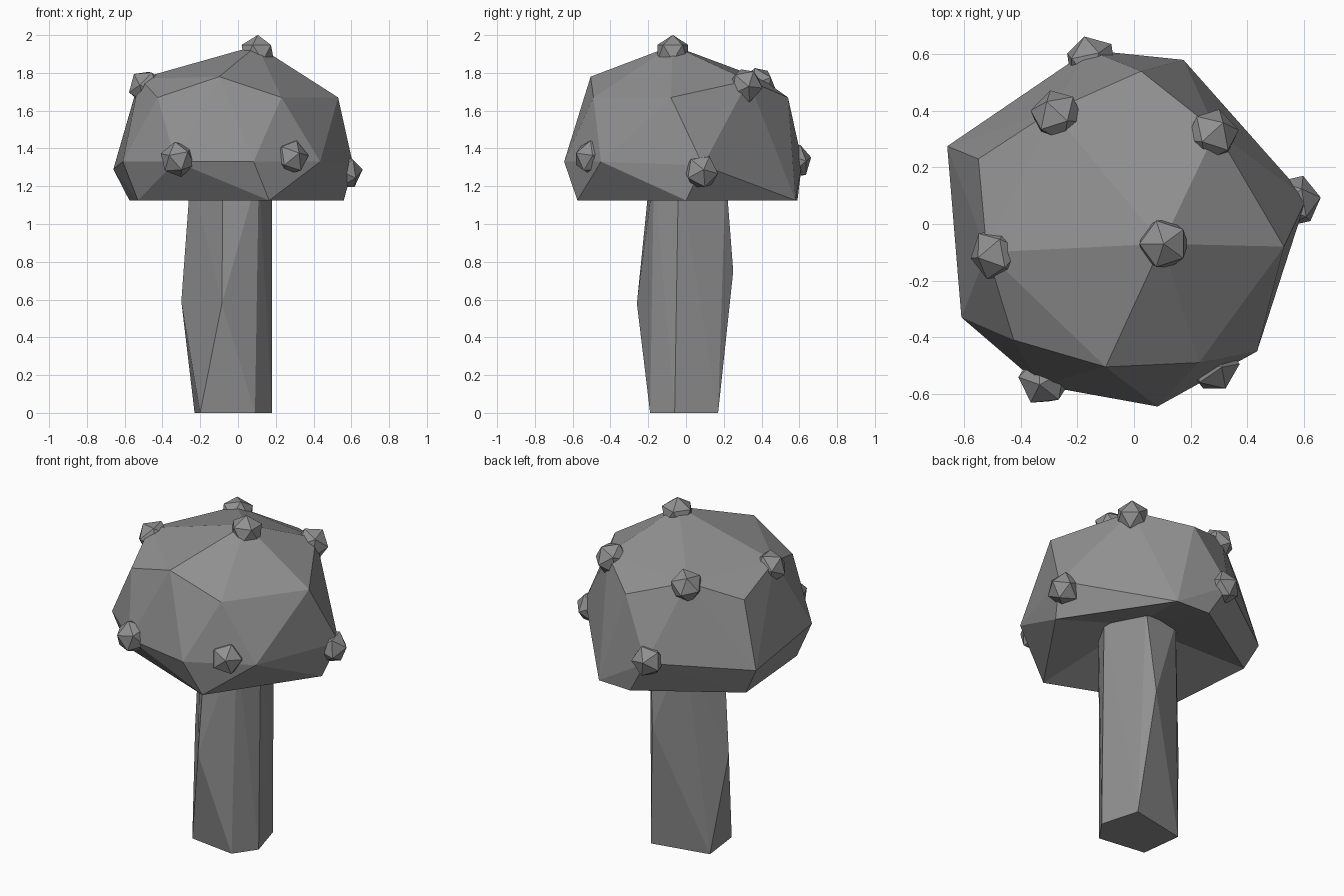
import bpy, bmesh
from mathutils import Vector, Matrix

if "Cube" in bpy.data.objects:
    bpy.data.objects.remove(bpy.data.objects["Cube"])

# Dark grey shared by every part
grey = bpy.data.materials.new("dark_grey")
grey.diffuse_color = (0.28, 0.28, 0.28, 1)
grey.use_nodes = True
grey.node_tree.nodes["Principled BSDF"].inputs["Base Color"].default_value = grey.diffuse_color


def add_object(name, bm):
    me = bpy.data.meshes.new(name)
    bm.to_mesh(me)
    bm.free()
    me.materials.append(grey)
    bpy.context.collection.objects.link(bpy.data.objects.new(name, me))


def hull(name, pts, hollow_to=None):
    """Faceted convex solid; hollow_to replaces the flat underside by a shallow cone."""
    bm = bmesh.new()
    for p in pts:
        bm.verts.new(p)
    bmesh.ops.convex_hull(bm, input=bm.verts[:])
    loose = [v for v in bm.verts if not v.link_faces]
    bmesh.ops.delete(bm, geom=loose, context='VERTS')
    bmesh.ops.recalc_face_normals(bm, faces=bm.faces[:])
    if hollow_to:
        bm.normal_update()
        under = [f for f in bm.faces if f.normal.z < -0.9]
        bmesh.ops.delete(bm, geom=under, context='FACES')
        open_edges = [e for e in bm.edges if e.is_boundary]
        apex = bm.verts.new(hollow_to)
        for e in open_edges:
            bm.faces.new((e.verts[0], e.verts[1], apex))
        bmesh.ops.recalc_face_normals(bm, faces=bm.faces[:])
    add_object(name, bm)


def wart(i, pos):
    """Small icosahedron pointing away from the cap centre, partly sunk in."""
    out = (Vector(pos) - Vector((0, 0, 1.2))).normalized()
    if i == 0:
        out = Vector((0, 0, 1))
    bm = bmesh.new()
    rot = out.to_track_quat('Z', 'Y').to_matrix().to_4x4()
    m = (Matrix.Translation(Vector(pos) - out * 0.035) @ rot
         @ Matrix.Rotation(i * 0.9, 4, 'Z'))
    bmesh.ops.create_icosphere(bm, subdivisions=1, radius=0.096, matrix=m)
    add_object("cap_wart", bm)


# Stem: irregular five-sided column with a bulged middle
base = [(.18, -.06), (.115, .17), (-.23, .10), (-.20, -.15), (.09, -.19)]
bulge = [(-.30, .02, .59), (-.085, -.26, .58), (.05, .25, .75)]
top = [(.18, -.04), (.09, .21), (-.13, .20), (-.25, .0), (-.08, -.19), (.11, -.17)]
hull("stem", [(x, y, 0) for x, y in base] + bulge + [(x, y, 1.27) for x, y in top])

# Cap: faceted dome, listed by level from the peak to the rim, hollow underneath
peak = [(.10, -.07, 1.945), (-.10, -.505, 1.78), (-.52, -.10, 1.77),
        (-.29, .40, 1.77), (.29, .33, 1.76)]
shoulder = [(-.425, -.41), (.23, -.49), (.53, -.08), (.025, .54), (-.55, .23)]
belly = [(-.66, .275, 1.29), (-.61, -.33, 1.33), (-.33, -.57, 1.33), (.083, -.645, 1.33),
         (.435, -.45, 1.33), (.61, .09, 1.31), (-.16, .615, 1.33)]
rim = [(.56, .0), (.175, .58), (-.04, .59), (-.575, .25), (-.53, -.30), (.165, -.575)]
hull("cap", peak + [(x, y, 1.67) for x, y in shoulder] + belly
     + [(x, y, 1.125) for x, y in rim], hollow_to=(0, 0, 1.3))

# Warts scattered over the cap
for i, p in enumerate([(.105, -.07, 1.94), (-.51, -.11, 1.75), (-.285, .40, 1.765),
                       (.29, .33, 1.76), (.60, .085, 1.28), (-.16, .605, 1.34),
                       (-.335, -.58, 1.35), (.295, -.53, 1.36)]):
    wart(i, p)
